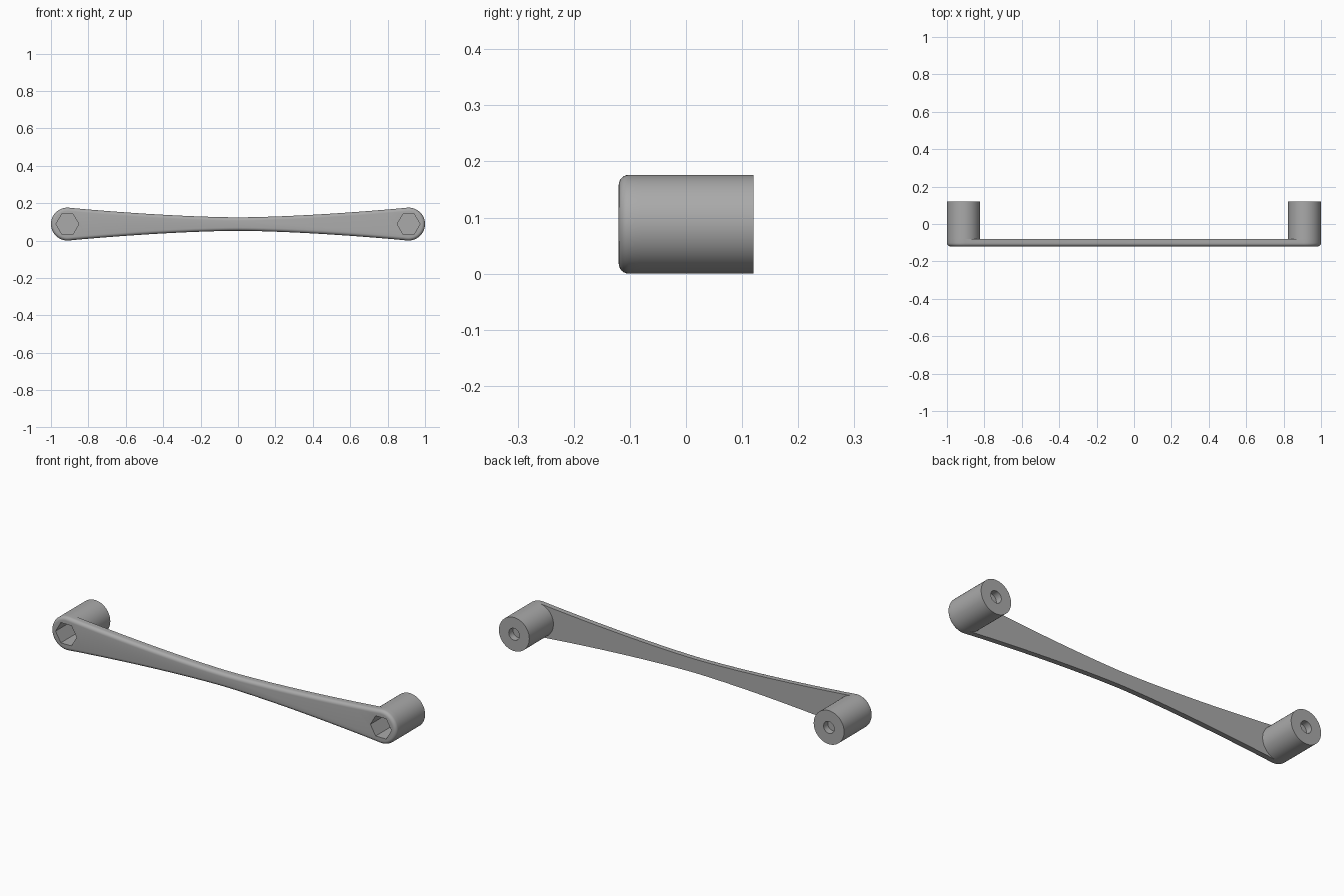
import bpy
import bmesh
from math import sin, cos, pi, atan
from mathutils import Matrix, Vector

cube = bpy.data.objects.get("Cube")
if cube:
    bpy.data.objects.remove(cube, do_unlink=True)

R = 0.088                       # end radius
CX = 1 - R                      # post centre
WAIST, POWER = 0.036, 1.6       # bar half height at the middle, flare
FRONT, BAR_BACK, BACK = -0.12, -0.08, 0.12
FILLET = 0.018
ARC, STEPS = 32, 40

grey = bpy.data.materials.new("grey")
grey.use_nodes = True
grey.diffuse_color = (0.4, 0.4, 0.4, 1)
grey.node_tree.nodes["Principled BSDF"].inputs["Base Color"].default_value = (0.4, 0.4, 0.4, 1)


def half_height(x):
    return WAIST + (R - WAIST) * (abs(x) / CX) ** POWER


def arc(cx, start, end, n):
    return [Vector((cx + R * cos(start + (end - start) * i / n),
                    R * sin(start + (end - start) * i / n))) for i in range(n + 1)]


# Outline of the bar: flared edges that run tangent into round ends
tilt = atan(POWER * (R - WAIST) / CX)
join = CX - R * sin(tilt)
right = arc(CX, -pi / 2 - tilt, pi / 2 + tilt, ARC)
left = [-p for p in right]
xs = [join * (2 * i / STEPS - 1) for i in range(1, STEPS)]
bottom = [Vector((x, -half_height(x))) for x in xs]
top = [-p for p in bottom]
outline = bottom + right + top + left
count = len(outline)
normals = []
for i in range(count):
    t = outline[(i + 1) % count] - outline[i - 1]
    normals.append(Vector((t.y, -t.x)).normalized())

bm = bmesh.new()


def ring(points, y):
    return [bm.verts.new((p.x, y, p.y + R)) for p in points]


def skin(a, b):
    for i in range(len(a)):
        j = (i + 1) % len(a)
        bm.faces.new((a[i], a[j], b[j], b[i]))


# Bar: front face, rounded front edge and sides
rings = []
for k in range(7):
    a = k / 6 * pi / 2
    inset = FILLET * (1 - sin(a))
    rings.append(ring([p - n * inset for p, n in zip(outline, normals)],
                      FRONT + FILLET * (1 - cos(a))))
rings.append(ring(outline, BAR_BACK))
bm.faces.new(rings[0])
for a, b in zip(rings, rings[1:]):
    skin(a, b)

# Posts grow out of the round ends; the inner arcs bound the back of the bar
rim = rings[-1]
nb = len(bottom)
spans = [(nb, right, CX, 0), (2 * nb + ARC + 1, left, -CX, pi)]
inner_arcs = []
for first, pts, cx, turn in spans:
    inner = arc(cx, turn + pi / 2 + tilt, turn + 3 * pi / 2 - tilt, ARC)[1:-1]
    inner_verts = ring(inner, BAR_BACK)
    inner_arcs.append(inner_verts)
    base = rim[first:first + ARC + 1] + inner_verts
    end = ring(pts + inner, BACK)
    skin(base, end)
    bm.faces.new(end)
r0, l0 = spans[0][0], spans[1][0]
bm.faces.new(rim[:nb] + [rim[r0]] + inner_arcs[0][::-1] + [rim[r0 + ARC]]
             + rim[r0 + ARC + 1:l0] + [rim[l0]] + inner_arcs[1][::-1] + [rim[l0 + ARC]])
bmesh.ops.recalc_face_normals(bm, faces=bm.faces)
mesh = bpy.data.meshes.new("handle")
bm.to_mesh(mesh)
bm.free()
handle = bpy.data.objects.new("handle", mesh)
bpy.context.collection.objects.link(handle)
mesh.materials.append(grey)


def cut(name, sides, radius, x, y0, y1):
    """Sink a prism-shaped pocket into the handle along y."""
    b = bmesh.new()
    bmesh.ops.create_cone(b, cap_ends=True, segments=sides, radius1=radius,
                          radius2=radius, depth=y1 - y0,
                          matrix=Matrix.Translation((x, (y0 + y1) / 2, R))
                          @ Matrix.Rotation(pi / 2, 4, "X")
                          @ Matrix.Rotation(pi / 2, 4, "Z"))
    # Put one corner of the pocket on the x axis
    corner = max(b.verts, key=lambda v: v.co.x)
    if corner.co.x - x < radius * 0.99:
        bmesh.ops.rotate(b, verts=b.verts, cent=(x, 0, R),
                         matrix=Matrix.Rotation(pi / sides, 3, "Y"))
    m = bpy.data.meshes.new(name)
    b.to_mesh(m)
    b.free()
    m.materials.append(grey)
    cutter = bpy.data.objects.new(name, m)
    cutter.hide_render = True
    bpy.context.collection.objects.link(cutter)
    mod = handle.modifiers.new(name, "BOOLEAN")
    mod.operation = "DIFFERENCE"
    mod.solver = "EXACT"
    mod.object = cutter
    bpy.ops.object.modifier_apply(modifier=name)
    bpy.data.objects.remove(cutter, do_unlink=True)


# Hexagonal bolt pockets in front, round screw holes behind
bpy.context.view_layer.objects.active = handle
handle.select_set(True)
for x in (-CX, CX):
    cut("hex_pocket", 6, 0.061, x, FRONT - 0.05, 0.08)
    cut("screw_hole", 32, 0.031, x, 0.085, BACK + 0.05)

bpy.ops.object.shade_smooth_by_angle(angle=pi / 6)
